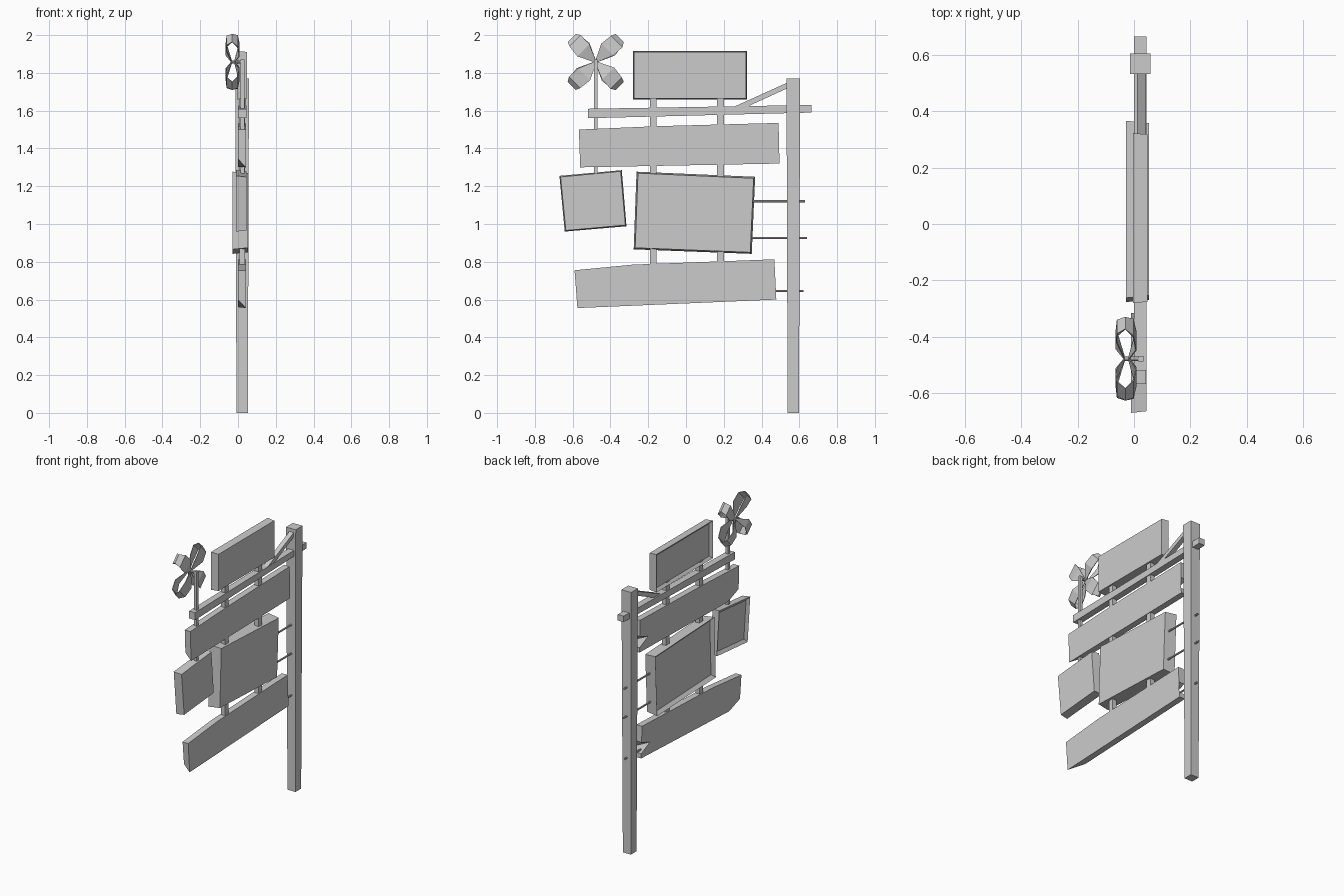
import bpy, bmesh, math
from mathutils import Vector

cube = bpy.data.objects.get("Cube")
if cube:
    bpy.data.objects.remove(cube, do_unlink=True)

grey = bpy.data.materials.new("plain_grey")
grey.use_nodes = True
colour = (0.6, 0.6, 0.6, 1)
grey.diffuse_color = colour
grey.node_tree.nodes["Principled BSDF"].inputs["Base Color"].default_value = colour


def finish(name, bm, recalc=True):
    if recalc:
        bmesh.ops.recalc_face_normals(bm, faces=bm.faces[:])
    mesh = bpy.data.meshes.new(name)
    bm.to_mesh(mesh)
    bm.free()
    mesh.materials.append(grey)
    obj = bpy.data.objects.new(name, mesh)
    bpy.context.collection.objects.link(obj)
    return obj


def slab(name, outline, x0, x1, back=None, frame=0, depth=0, shrink=0):
    """Loft a (y, z) outline from x0 to x1, with an optional recessed frame on the -x face."""
    bm = bmesh.new()
    mid = sum((Vector(p) for p in outline), Vector((0, 0))) / len(outline)
    front = []
    for p in outline:
        d = Vector(p) - mid
        q = mid + Vector((d.x - math.copysign(shrink, d.x), d.y - math.copysign(shrink, d.y)))
        front.append(bm.verts.new((x1, q.x, q.y)))
    rear = [bm.verts.new((x0, y, z)) for y, z in (back or outline)]
    bm.faces.new(front)
    back_face = bm.faces.new(rear[::-1])
    for i in range(len(front)):
        j = (i + 1) % len(front)
        bm.faces.new((front[i], rear[i], rear[j], front[j]))
    bm.normal_update()
    if frame:
        bmesh.ops.inset_individual(bm, faces=[back_face], thickness=frame, depth=-depth)
    return finish(name, bm, recalc=not frame)


def rect(y0, y1, z0, z1):
    return [(y0, z0), (y1, z0), (y1, z1), (y0, z1)]


def plank(name, bl, br, tr, mid_top, tl):
    """Rough board: splintered notch at the +y end, chipped lower corner at the -y end."""
    a, b, c = Vector(bl), Vector(br), Vector(tr)
    chip = a.lerp(b, 0.11)
    edge = [b.lerp(c, t) for t in (0.15, 0.35, 0.5)]
    front = [a, chip, b, *edge, c, Vector(mid_top), Vector(tl)]
    back = [p.copy() for p in front]
    back[0].y += 0.045
    back[4].x -= 0.09
    return slab(name, front, 0.0, 0.042, back)


def rod(name, start, end, radius, sides=8):
    bm = bmesh.new()
    a, b = Vector(start), Vector(end)
    bmesh.ops.create_cone(bm, cap_ends=True, segments=sides, radius1=radius,
                          radius2=radius, depth=(b - a).length)
    obj = finish(name, bm)
    obj.location = (a + b) / 2
    obj.rotation_euler = (b - a).to_track_quat('Z', 'Y').to_euler()
    return obj


# Main post, slightly narrower at the foot
bm = bmesh.new()
bmesh.ops.create_cube(bm, size=1)
for v in bm.verts:
    w = 0.072 if v.co.z > 0 else 0.06
    v.co = Vector((0.022 + v.co.x * w, 0.568 + v.co.y * w, 0.885 + v.co.z * 1.77))
finish("main_post", bm)

# Crossbeam, brace and hanging uprights
slab("crossbeam", [(-0.52, 1.56), (0.665, 1.59), (0.665, 1.63), (-0.52, 1.61)], 0.0, 0.044)
slab("diagonal_brace", [(0.23, 1.61), (0.30, 1.61), (0.54, 1.72), (0.54, 1.75)], 0.01, 0.042)
for label, y in (("near", -0.173), ("far", 0.183)):
    slab(label + "_upright", rect(y - 0.018, y + 0.018, 0.72, 1.68), 0.008, 0.038)

# Framed signs
slab("top_sign", rect(-0.28, 0.322, 1.66, 1.915), -0.004, 0.048,
     frame=0.025, depth=0.015, shrink=0.004)
slab("large_sign", [(-0.277, 0.866), (0.348, 0.842), (0.366, 1.25), (-0.262, 1.277)],
     -0.028, 0.053, frame=0.03, depth=0.02, shrink=0.008)
slab("small_sign", [(-0.642, 0.96), (-0.315, 0.988), (-0.34, 1.285), (-0.67, 1.255)],
     -0.01, 0.044, frame=0.03, depth=0.015, shrink=0.006)

# Rough planks
plank("upper_plank", (-0.56, 1.30), (0.495, 1.32), (0.49, 1.535), (-0.15, 1.518), (-0.567, 1.50))
plank("lower_plank", (-0.575, 0.555), (0.478, 0.60), (0.468, 0.813), (-0.28, 0.785), (-0.59, 0.755))

# Pegs tying the signs to the post
for label, y0, y1, z in (("upper", 0.34, 0.63, 1.12), ("middle", 0.33, 0.64, 0.926),
                         ("lower", 0.45, 0.622, 0.645)):
    rod(label + "_peg", (0.022, y0, z), (0.022, y1, z), 0.006)

# Pinwheel stick, hub and curled blades
centre = Vector((-0.025, -0.478, 1.858))
slab("pinwheel_stick", rect(-0.488, -0.468, 1.24, 1.87), 0.014, 0.034)
rod("pinwheel_hub", centre - Vector((0.012, 0, 0)), centre + Vector((0.055, 0, 0)), 0.008)
# Each section: radius, x offset, side limits
sections = [(0.0, 0.006, -0.004, 0.004), (0.09, 0.032, -0.042, 0.048),
            (0.155, 0.022, -0.045, 0.04), (0.178, -0.006, -0.03, 0.03),
            (0.155, -0.034, -0.04, 0.03), (0.095, -0.038, -0.048, 0.01),
            (0.0, -0.008, -0.004, 0.004)]
for k in range(4):
    angle = math.pi / 4 + k * math.pi / 2
    out = Vector((0, math.cos(angle), math.sin(angle)))
    side = Vector((0, -math.sin(angle), math.cos(angle)))
    bm = bmesh.new()
    rows = [[bm.verts.new(centre + out * r + side * s + Vector((x, 0, 0))) for s in (lo, hi)]
            for r, x, lo, hi in sections]
    for p, q in zip(rows, rows[1:]):
        bm.faces.new((p[0], q[0], q[1], p[1]))
    blade = finish("pinwheel_blade_%d" % (k + 1), bm)
    thick = blade.modifiers.new("thickness", 'SOLIDIFY')
    thick.thickness = 0.004
    thick.offset = 0
